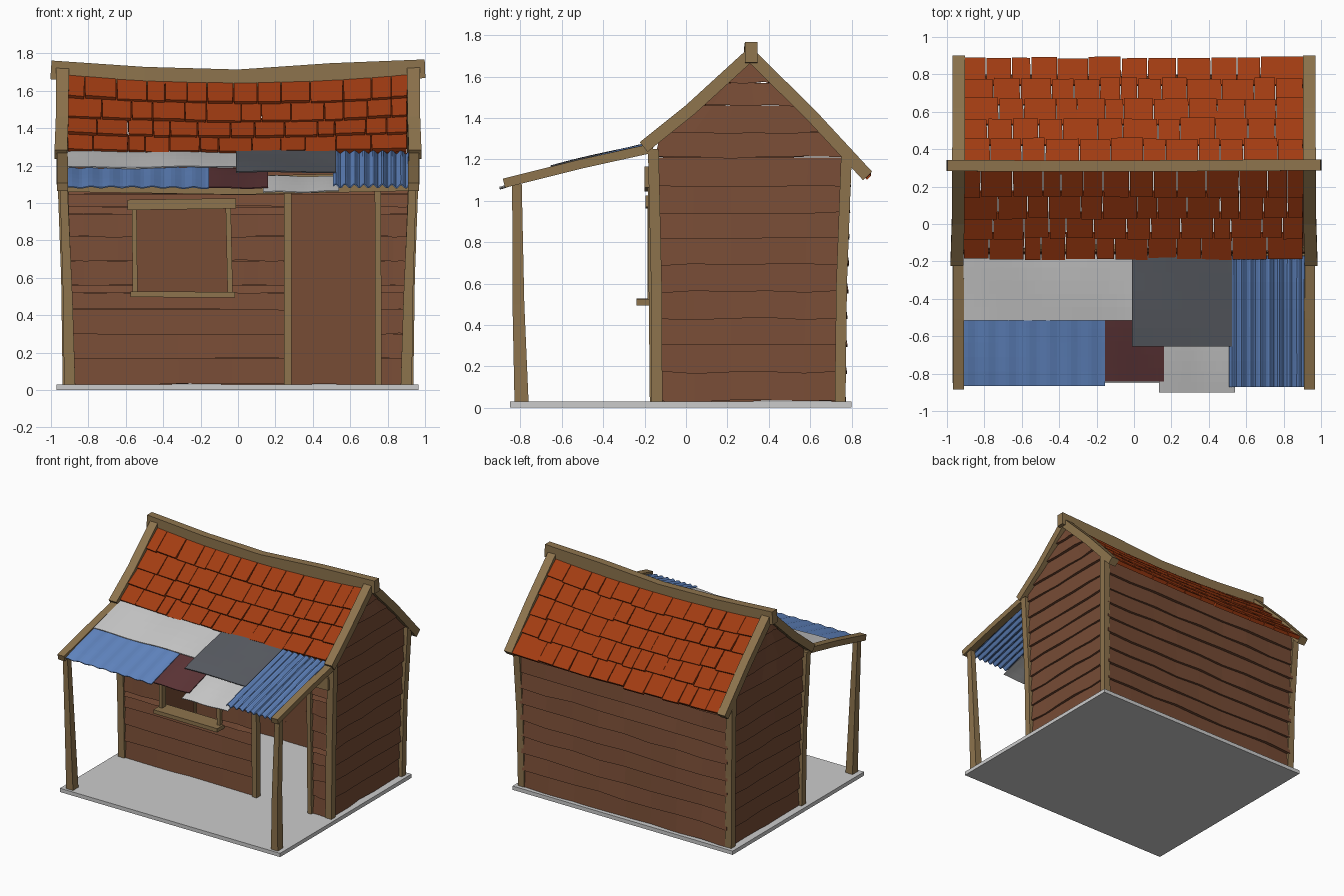
import bpy, bmesh, math, random
from mathutils import Vector as V

if "Cube" in bpy.data.objects:
    bpy.data.objects.remove(bpy.data.objects["Cube"])

random.seed(4)


def material(name, rgb):
    m = bpy.data.materials.new(name)
    m.diffuse_color = (*rgb, 1)
    m.use_nodes = True
    m.node_tree.nodes["Principled BSDF"].inputs["Base Color"].default_value = m.diffuse_color
    return m


WOOD = material("tan_timber", (0.27, 0.175, 0.075))
WALL = material("brown_boards", (0.18, 0.07, 0.035))
TILE = material("orange_tiles", (0.36, 0.045, 0.006))
BLUE = material("blue_metal", (0.12, 0.24, 0.54))
MAROON = material("maroon_metal", (0.11, 0.035, 0.038))
SLATE = material("dark_grey_metal", (0.10, 0.108, 0.125))


def finish(bm, name, mat=None):
    bmesh.ops.recalc_face_normals(bm, faces=bm.faces)
    me = bpy.data.meshes.new(name)
    bm.to_mesh(me)
    bm.free()
    ob = bpy.data.objects.new(name, me)
    bpy.context.collection.objects.link(ob)
    if mat:
        me.materials.append(mat)
    return ob


def loft(bm, rings):
    rows = [[bm.verts.new(p) for p in r] for r in rings]
    for a, b in zip(rows, rows[1:]):
        for i in range(4):
            j = (i + 1) % 4
            bm.faces.new((a[i], a[j], b[j], b[i]))
    bm.faces.new(rows[0][::-1])
    bm.faces.new(rows[-1])


def beam(name, pts, w, h, u=(1, 0, 0), mat=WOOD, taper=1.0):
    """Rectangular timber swept along a path; u is its width direction."""
    bm, pts, u, rings = bmesh.new(), [V(p) for p in pts], V(u), []
    for i, p in enumerate(pts):
        d = pts[min(i + 1, len(pts) - 1)] - pts[max(i - 1, 0)]
        s = 1 + (taper - 1) * i / (len(pts) - 1)
        a, b = u * w / 2 * s, d.cross(u).normalized() * h / 2 * s
        rings.append([p - a - b, p + a - b, p + a + b, p - a + b])
    loft(bm, rings)
    return finish(bm, name, mat)


def plank(bm, low, top, n, t_low, t_top, segs=1, jit=0.0, back=0.0):
    """Board between a lower and an upper edge, thicker at the lower one."""
    rings, n = [], V(n)
    for i in range(segs + 1):
        k = i / segs
        lo = V(low[0]).lerp(V(low[1]), k) + V((0, 0, random.uniform(-jit, jit)))
        up = V(top[0]).lerp(V(top[1]), k)
        t = t_low + random.uniform(-jit, jit) * 0.7
        rings.append([lo - n * back, lo + n * t, up + n * t_top, up - n * back])
    loft(bm, rings)


# floor slab
bm = bmesh.new()
loft(bm, [[(x, -0.85, 0), (x, 0.80, 0), (x, 0.80, 0.03), (x, -0.85, 0.03)] for x in (-0.97, 0.965)])
finish(bm, "floor_slab")

# walls lean outward slightly with height
ROWS = [0.03, 0.17, 0.30, 0.43, 0.56, 0.69, 0.82, 0.94, 1.07, 1.21, 1.33, 1.46, 1.57, 1.68]
wall_x = lambda z: 0.895 + 0.025 * min(z, 1.21)
front_y = lambda z: -0.135 - 0.012 * z
back_y = lambda z: 0.745 + 0.022 * z
LAP = 0.012

# side walls with gables trimmed to the roof slope
for side, name in ((-1, "left_wall"), (1, "right_wall")):
    bm = bmesh.new()
    for z0, z1 in zip(ROWS, ROWS[1:]):
        ends = []
        for z in (z0, z1 + (LAP if z1 < 1.2 else 0)):
            x = side * wall_x(z)
            ends.append(((x, max(front_y(z), -0.19 + (z - 1.27) / 0.88), z),
                         (x, min(back_y(z), 0.31 + (1.69 - z) * 0.965), z)))
        plank(bm, ends[0], ends[1], (side, 0, 0), 0.022, 0.003, 5, 0.007, 0.006)
    finish(bm, name, WALL)

# back wall
bm = bmesh.new()
for z0, z1 in zip(ROWS[:9], ROWS[1:10]):
    e = [[(s * wall_x(z), back_y(z), z) for s in (-1, 1)] for z in (z0, z1 + LAP)]
    plank(bm, e[0], e[1], (0, 1, 0), 0.024, 0.003, 8, 0.008, 0.006)
finish(bm, "back_wall", WALL)

# front wall, open at the window and doorway
bm = bmesh.new()
cuts = sorted(ROWS[:10] + [0.52, 0.98, 1.045])
for z0, z1 in zip(cuts, cuts[1:]):
    if z0 >= 1.04:
        spans = [(-1, 1)]
    elif 0.52 <= z0 < 0.98:
        spans = [(-1, -0.55), (-0.045, 0.26), (0.75, 1)]
    else:
        spans = [(-1, 0.26), (0.75, 1)]
    for a, b in spans:
        e = [[(max(-wall_x(z), min(wall_x(z), x)), front_y(z), z) for x in (a, b)] for z in (z0, z1)]
        plank(bm, e[0], e[1], (0, -1, 0), 0.020, 0.003, 4, 0.005, 0.006)
finish(bm, "front_wall", WALL)

# corner posts and porch posts
for s, n in ((-1, "left"), (1, "right")):
    beam(n + "_front_corner_post", [(s * 0.91, -0.14, 0.03), (s * 0.918, -0.143, 0.6), (s * 0.942, -0.158, 1.25)], 0.055, 0.052)
    beam(n + "_back_corner_post", [(s * 0.91, 0.745, 0.03), (s * 0.918, 0.752, 0.6), (s * 0.94, 0.775, 1.21)], 0.055, 0.052)
    beam(n + "_porch_post", [(s * 0.90, -0.795, 0.03), (s * 0.91, -0.81, 0.5), (s * 0.932, -0.817, 1.08)], 0.06, 0.068, taper=0.68)
    beam(n + "_porch_rafter", [(s * 0.94, -0.16, 1.255), (s * 0.938, -0.5, 1.18), (s * 0.938, -0.88, 1.085)], 0.058, 0.045)
    # gable trim boards
    beam(n + "_front_gable_trim", [(s * 0.947, -0.205, 1.26), (s * 0.94, 0.02, 1.44), (s * 0.938, 0.31, 1.705)], 0.068, 0.06)
    beam(n + "_back_gable_trim", [(s * 0.938, 0.31, 1.705), (s * 0.937, 0.60, 1.42), (s * 0.937, 0.878, 1.12)], 0.068, 0.06)

# sagging ridge beam
beam("ridge_beam", [(-1, 0.313, 1.712), (-0.5, 0.31, 1.678), (0, 0.31, 1.664), (0.5, 0.313, 1.698), (1, 0.316, 1.718)],
     0.06, 0.10, u=(0, 1, 0))

# wall plate, door frame and window frame
beam("front_wall_plate", [(-0.93, -0.175, 1.11), (0, -0.175, 1.095), (0.93, -0.175, 1.115)], 0.05, 0.10, u=(0, 1, 0))
beam("left_door_post", [(0.266, -0.15, 0.03), (0.266, -0.16, 1.08)], 0.042, 0.05)
beam("right_door_post", [(0.75, -0.15, 0.03), (0.748, -0.16, 1.08)], 0.034, 0.05)
beam("window_lintel", [(-0.59, -0.165, 0.99), (-0.01, -0.165, 0.998)], 0.06, 0.055, u=(0, 1, 0))
beam("window_sill", [(-0.575, -0.175, 0.512), (-0.015, -0.175, 0.51)], 0.13, 0.03, u=(0, 1, 0))
beam("left_window_post", [(-0.55, -0.16, 0.52), (-0.555, -0.16, 0.97)], 0.026, 0.05)
beam("right_window_post", [(-0.042, -0.16, 0.52), (-0.052, -0.16, 0.97)], 0.028, 0.05)


# roof tiles in lapped rows on a bent, sagging slope
def slope(path, k, x):
    a, b, c = path
    p, q, f = (a, b, k / 0.45) if k < 0.45 else (b, c, (k - 0.45) / 0.55)
    sag = 0.042 * (1 - (x / 0.92) ** 2) * (0.35 + 0.65 * k)
    return V((x, p[0] + (q[0] - p[0]) * f, p[1] + (q[1] - p[1]) * f - sag))


def tiles(name, path, steps, normal):
    bm, n = bmesh.new(), V(normal).normalized()
    for k0, k1 in zip(steps, steps[1:]):
        x = -0.91
        while x < 0.90:
            w = random.uniform(0.09, 0.19)
            x1 = x + w if x + w < 0.83 else 0.905
            lo = k0 + random.uniform(-0.014, 0.008)
            up = min(k1 + 0.03, 1)
            g = random.uniform(0.001, 0.005)
            plank(bm, (slope(path, lo, x + g), slope(path, lo, x1 - g)),
                  (slope(path, up, x + g / 2), slope(path, up, x1 - g / 2)),
                  n, random.uniform(0.016, 0.023), 0.001, 1, 0.002, 0.009)
            x = x1
    finish(bm, name, TILE)


tiles("front_roof_tiles", [(-0.18, 1.275), (0.03, 1.445), (0.31, 1.705)], [0.01, 0.25, 0.48, 0.70, 1], (0, -0.66, 0.75))
tiles("back_roof_tiles", [(0.875, 1.13), (0.61, 1.41), (0.31, 1.705)], [0, 0.19, 0.37, 0.56, 0.76, 1], (0, 0.71, 0.70))


# patchwork metal sheets of the porch roof
def sheet(name, x0, x1, y0, y1, lift, mat, wave=0.003, period=0.3, nx=24):
    bm, ny = bmesh.new(), 5
    grid = []
    for i in range(nx + 1):
        x = x0 + (x1 - x0) * i / nx
        col = []
        for j in range(ny + 1):
            y = y0 + (y1 - y0) * j / ny
            t = (-0.18 - y) / 0.70
            z = 1.262 - 0.18 * t + 0.03 * t * (1 - t) + lift
            z += wave * math.sin(math.tau * (x - x0) / period) + 0.003 * math.sin(9 * y + 5 * x)
            col.append(bm.verts.new((x, y, z)))
        grid.append(col)
    for a, b in zip(grid, grid[1:]):
        for j in range(ny):
            bm.faces.new((a[j], b[j], b[j + 1], a[j + 1]))
    ob = finish(bm, name, mat)
    m = ob.modifiers.new("thickness", "SOLIDIFY")
    m.thickness, m.offset = 0.006, 0
    return ob


sheet("corrugated_blue_sheet", 0.51, 0.915, -0.17, -0.872, 0.004, BLUE, 0.009, 0.05, 64)
sheet("wavy_blue_sheet", -0.925, -0.155, -0.48, -0.865, -0.004, BLUE, 0.004, 0.11, 42)
sheet("maroon_sheet", -0.17, 0.16, -0.48, -0.84, -0.010, MAROON)
sheet("light_grey_lower_sheet", 0.135, 0.54, -0.62, -0.90, -0.016, None)
sheet("light_grey_upper_sheet", -0.935, 0.03, -0.16, -0.515, 0.008, None, 0.003, 0.5)
sheet("dark_grey_sheet", -0.01, 0.525, -0.16, -0.655, 0.017, SLATE, 0.002, 0.6)
